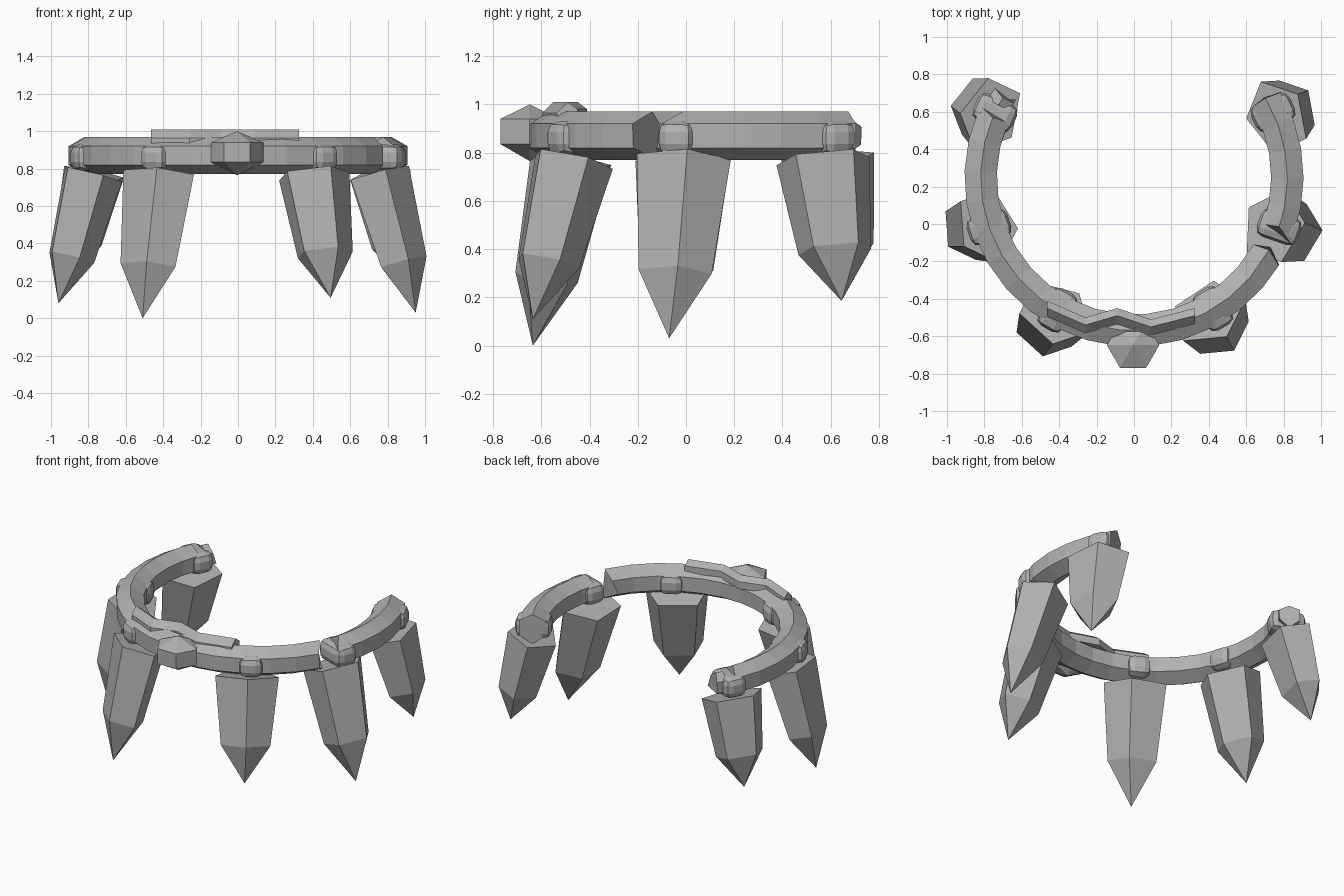
import bpy, bmesh, math
from mathutils import Vector

if "Cube" in bpy.data.objects:
    bpy.data.objects.remove(bpy.data.objects["Cube"])

stone = bpy.data.materials.new("grey stone")
stone.use_nodes = True
GREY = (0.44, 0.44, 0.44, 1)
stone.diffuse_color = GREY
stone.node_tree.nodes["Principled BSDF"].inputs["Base Color"].default_value = GREY

CENTRE = Vector((0, 0.25, 0.87))
RADIUS = 0.82


def finish(name, bm):
    bmesh.ops.recalc_face_normals(bm, faces=bm.faces)
    mesh = bpy.data.meshes.new(name)
    bm.to_mesh(mesh)
    bm.free()
    mesh.materials.append(stone)
    obj = bpy.data.objects.new(name, mesh)
    bpy.context.collection.objects.link(obj)
    return obj


def loft(name, rings):
    """Skin a list of equal closed rings and cap both ends."""
    bm = bmesh.new()
    loops = [[bm.verts.new(p) for p in ring] for ring in rings]
    n = len(loops[0])
    for a, b in zip(loops, loops[1:]):
        for i in range(n):
            j = (i + 1) % n
            bm.faces.new((a[i], a[j], b[j], b[i]))
    bm.faces.new(loops[0])
    bm.faces.new(loops[-1])
    bmesh.ops.remove_doubles(bm, verts=bm.verts, dist=0.0005)
    return finish(name, bm)


def outward(deg):
    a = math.radians(deg)
    return Vector((math.cos(a), math.sin(a), 0))


# Hexagonal band sections, with jagged broken ends
def band(name, start, end, jag_start, jag_end, thick=0.1):
    steps = max(2, round((end - start) / 11))
    rings = []
    for s in range(steps + 1):
        ring = []
        for k in range(6):
            t = math.radians(90 + 60 * k)
            deg = start + (end - start) * s / steps
            jag = math.sin(2.3 * k + 0.6)
            if s == 0:
                deg += jag_start * jag
            if s == steps:
                deg += jag_end * jag
            ring.append(CENTRE + outward(deg) * (RADIUS + thick * math.cos(t))
                        + Vector((0, 0, thick * math.sin(t))))
        rings.append(ring)
    loft(name, rings)


band("band_main", 156, 330, 2, 3)
band("band_left_section", -21, 30.5, 4, 1)
band("band_right_stub", 148, 152, 1.5, 0, 0.075)


# Hanging pointed crystals: tapered five-sided prisms leaning outward,
# with one corner turned to the given compass angle
def crystal(name, top, tip, corner, depth):
    top, tip = Vector(top), Vector(tip)
    axis = (tip - top).normalized()
    out = top - CENTRE
    out.z = 0
    turn = math.radians(corner) - math.atan2(out.y, out.x)
    out = (out - axis * out.dot(axis)).normalized()
    side = out.cross(axis)
    rings = []
    for along, scale in ((0, 1), (0.64, 0.78), (1, 0)):
        ring = []
        for k in range(5):
            a = turn + k * math.tau / 5
            ring.append(top.lerp(tip, along) + (out * math.cos(a) * depth
                                                + side * math.sin(a) * 0.21) * scale)
        rings.append(ring)
    loft(name, rings)


# Rounded clasps around the band
def clasp(name, deg):
    bm = bmesh.new()
    bmesh.ops.create_cube(bm, size=1)
    bmesh.ops.scale(bm, verts=bm.verts, vec=(0.23, 0.155, 0.14))
    bmesh.ops.bevel(bm, geom=bm.edges[:], offset=0.045, segments=2,
                    profile=0.5, affect='EDGES')
    obj = finish(name, bm)
    obj.location = CENTRE + outward(deg) * RADIUS + Vector((0, 0, -0.01))
    obj.rotation_euler.z = math.radians(deg)


# Crystal top, tip, corner angle and depth, then clasp angle
hangers = {
    "front_right": ((-0.42, -0.475, 0.77), (-0.51, -0.635, 0.0), 260, 0.165, 240),
    "front_left": ((0.40, -0.475, 0.77), (0.495, -0.635, 0.11), 305, 0.165, 301),
    "middle_right": ((-0.785, -0.01, 0.77), (-0.96, -0.05, 0.08), 0, 0.165, 199),
    "middle_left": ((0.745, -0.015, 0.77), (0.95, -0.07, 0.03), 2, 0.17, -19),
    "rear_right": ((-0.765, 0.585, 0.775), (-0.90, 0.65, 0.2), 29, 0.165, 155),
    "rear_left": ((0.765, 0.57, 0.775), (0.89, 0.645, 0.185), 43, 0.165, 25),
}
for place, (top, tip, corner, depth, deg) in hangers.items():
    crystal(place + "_crystal", top, tip, corner, depth)
    clasp(place + "_clasp", deg)

# Front gem: hexagonal barrel with pointed top and bottom
gem_rings = []
for z, r in ((0.765, 0), (0.835, 0.14), (0.94, 0.14), (1.0, 0)):
    gem_rings.append([Vector((-0.005, -0.648, z)) + outward(a) * r
                      for a in range(0, 360, 60)])
loft("front_gem", gem_rings)

# Zigzag ridge lying on top of the band
zigzag = [(-0.465, -0.41), (-0.26, -0.50), (-0.09, -0.45), (0.09, -0.51), (0.325, -0.45)]
loft("zigzag_strip", [[(x, y, 0.93), (x, y, 0.98), (x, y - 0.04, 1.01),
                       (x, y - 0.085, 0.965), (x, y - 0.085, 0.93)]
                      for x, y in zigzag])
